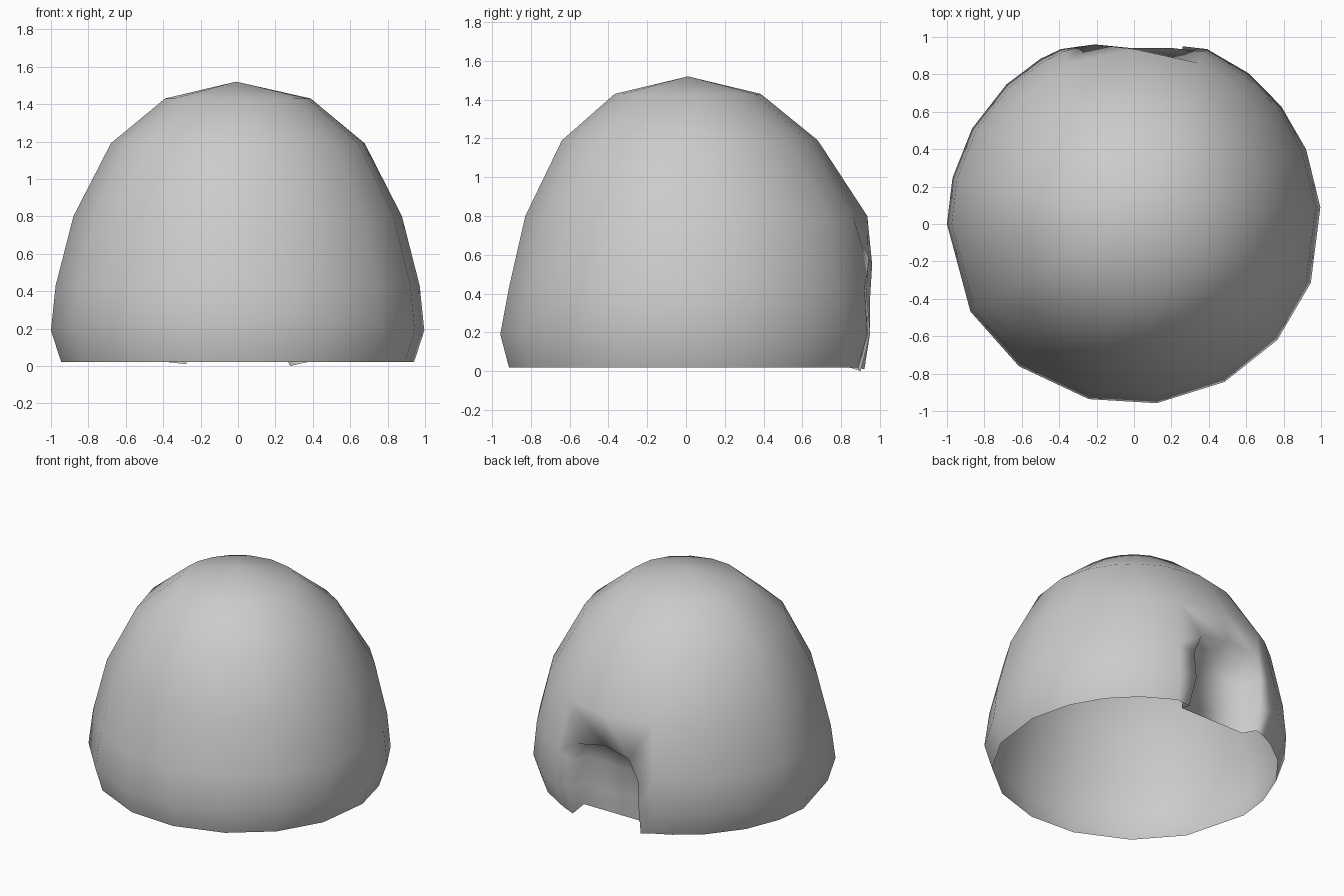
import bpy, bmesh, math

if "Cube" in bpy.data.objects:
    bpy.data.objects.remove(bpy.data.objects["Cube"])

bm = bmesh.new()

# Dome profile: height, side radius, front radius, back radius
ROWS = [(0.02, 0.945, 0.92, 0.96), (0.19, 1.00, 0.965, 1.02),
        (0.43, 0.975, 0.92, 1.00), (0.80, 0.88, 0.835, 0.935),
        (1.19, 0.68, 0.645, 0.68), (1.43, 0.39, 0.37, 0.385)]
ANGLES = [67, 52, 38, 23, 5, -19, -40, -61, -83, -104, -128, -151,
          -180, -194, -210, -227, -240, -247, -270]
LAST = len(ANGLES) - 1


def ring_point(row, deg):
    z, side, front, back = row
    a = math.radians(deg)
    y = (back if math.sin(a) > 0 else front) * math.sin(a)
    return side * math.cos(a), min(y, 0.935), z


# Dome shell, leaving the back sector open below the fourth ring
grid = []
for r, row in enumerate(ROWS):
    grid.append([bm.verts.new(ring_point(row, a)) if r > 2 or i < LAST else None
                 for i, a in enumerate(ANGLES)])
apex = bm.verts.new((-0.01, 0.01, 1.52))
for r in range(len(ROWS)):
    for i in range(LAST + 1):
        j = (i + 1) % (LAST + 1)
        if r < 3 and LAST in (i, j):
            continue
        if r == len(ROWS) - 1:
            bm.faces.new((grid[r][j], grid[r][i], apex))
        else:
            bm.faces.new((grid[r][j], grid[r][i], grid[r + 1][i], grid[r + 1][j]))

# Arched surround of the doorway
ARCH = [(0.28, 0.90, 0.0), (0.26, 0.95, 0.2), (0.26, 0.93, 0.40),
        (0.21, 0.94, 0.54), (-0.01, 0.94, 0.585), (-0.21, 0.96, 0.55),
        (-0.285, 0.95, 0.39), (-0.285, 0.95, 0.2), (-0.28, 0.92, 0.01)]
border = ([grid[r][0] for r in range(4)] + [grid[3][LAST]]
          + [grid[r][LAST - 1] for r in (3, 2, 1, 0)])
arch = [bm.verts.new(p) for p in ARCH]
# Recess walls and back panel
inner = [bm.verts.new((x * 0.93, 0.80, max(z - 0.01, 0.035))) for x, y, z in ARCH]
for a, b in ((border, arch), (arch, inner)):
    for k in range(len(ARCH) - 1):
        bm.faces.new((a[k], a[k + 1], b[k + 1], b[k]))
for k in range(4):
    m = len(ARCH) - 1 - k
    if k == 3:
        bm.faces.new((inner[k], inner[k + 1], inner[m]))
    else:
        bm.faces.new((inner[k], inner[k + 1], inner[m - 1], inner[m]))

bmesh.ops.recalc_face_normals(bm, faces=bm.faces)
bm.normal_update()
if apex.normal.z < 0:
    bmesh.ops.reverse_faces(bm, faces=bm.faces)
for f in bm.faces:
    f.smooth = True

mesh = bpy.data.meshes.new("dome_hut")
bm.to_mesh(mesh)
bm.free()
hut = bpy.data.objects.new("dome_hut", mesh)
bpy.context.collection.objects.link(hut)
